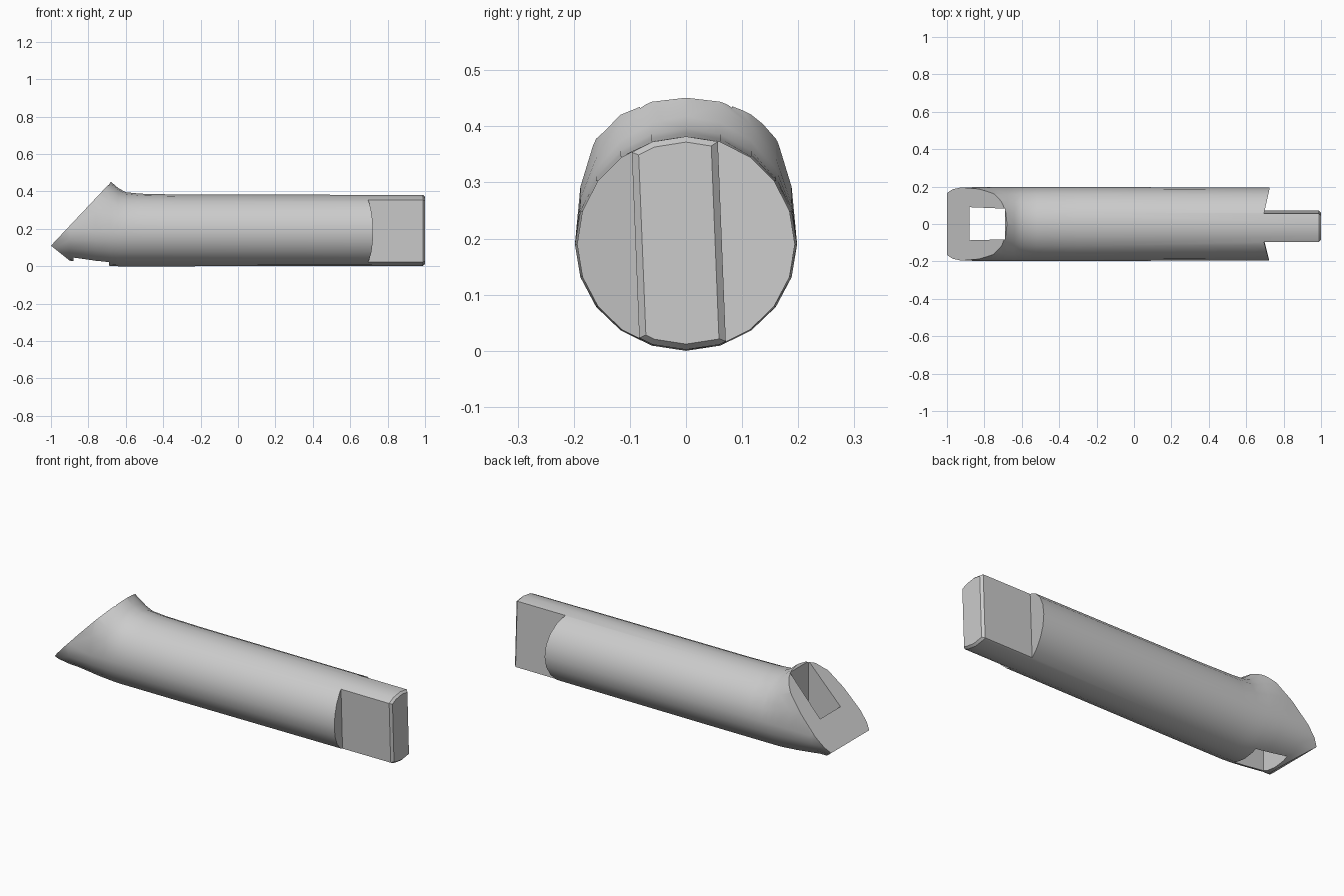
import bpy, bmesh, math

if "Cube" in bpy.data.objects:
    bpy.data.objects.remove(bpy.data.objects["Cube"], do_unlink=True)

SIDES = 20
AXIS_Z = 0.19

grey = bpy.data.materials.new("plain grey")
grey.use_nodes = True
grey.diffuse_color = (0.6, 0.6, 0.6, 1)
grey.node_tree.nodes["Principled BSDF"].inputs["Base Color"].default_value = (0.6, 0.6, 0.6, 1)


def make_object(name, bm):
    bmesh.ops.recalc_face_normals(bm, faces=bm.faces)
    mesh = bpy.data.meshes.new(name)
    bm.to_mesh(mesh)
    bm.free()
    obj = bpy.data.objects.new(name, mesh)
    bpy.context.collection.objects.link(obj)
    return obj


def loft(name, rings):
    """Join rings of points into one closed solid."""
    bm = bmesh.new()
    rows = [[bm.verts.new(p) for p in ring] for ring in rings]
    n = len(rows[0])
    for a, b in zip(rows, rows[1:]):
        for i in range(n):
            j = (i + 1) % n
            bm.faces.new((a[i], a[j], b[j], b[i]))
    bm.faces.new(rows[0])
    bm.faces.new(rows[-1])
    return make_object(name, bm)


def section(x, top, bottom, half_width):
    ring = []
    for i in range(SIDES):
        a = math.tau * i / SIDES
        s = math.sin(a)
        height = top - AXIS_Z if s > 0 else AXIS_Z - bottom
        ring.append((x, half_width * math.cos(a), AXIS_Z + height * s))
    return ring


# Round post, flaring upward at the head, with a chamfered far end
post = loft("post", [section(*s) for s in (
    (1.0, 0.372, 0.012, 0.183),
    (0.988, 0.382, 0.002, 0.193),
    (-0.3, 0.383, 0, 0.198),
    (-0.52, 0.388, 0, 0.198),
    (-0.6, 0.396, 0, 0.198),
    (-0.64, 0.418, 0, 0.198),
    (-0.68, 0.452, 0.002, 0.198),
    (-0.76, 0.52, 0.01, 0.198),
    (-0.9, 0.52, 0.03, 0.196),
    (-1.05, 0.52, 0.03, 0.193),
)])
post.data.materials.append(grey)

# Slanted head face and the bevel under its tip
outline = [(-0.5, 0.641), (-1, 0.11), (-0.8, -0.05), (-1.2, -0.05), (-1.2, 0.641)]
cutters = [loft("head_cutter", [[(x, y, z) for x, z in outline] for y in (-0.4, 0.4)])]

# Mortise through the head
slot = [(-0.88, -0.087), (-0.69, -0.082), (-0.69, 0.082), (-0.88, 0.09)]
cutters.append(loft("mortise_cutter", [[(x, y, z) for x, y in slot] for z in (-0.2, 0.8)]))

# Undercut shoulders either side of the slightly tilted tenon
for side, inner in ((1, 0.064), (-1, 0.09)):
    shape = [(0.695, inner), (0.75, 0.3), (1.2, 0.3), (1.2, inner - 0.012),
             (1.0, inner - 0.012), (0.988, inner)]
    cutters.append(loft("shoulder_cutter", [
        [(x, side * y - 0.04 * (z - AXIS_Z), z) for x, y in shape] for z in (-0.2, 0.6)]))

bpy.ops.object.select_all(action="DESELECT")
post.select_set(True)
bpy.context.view_layer.objects.active = post
for cutter in cutters:
    cutter.hide_render = True
    mod = post.modifiers.new("cut", "BOOLEAN")
    mod.operation = "DIFFERENCE"
    mod.solver = "EXACT"
    mod.object = cutter
    bpy.ops.object.modifier_apply(modifier=mod.name)
    bpy.data.objects.remove(cutter, do_unlink=True)

bpy.ops.object.shade_smooth_by_angle(angle=math.radians(32))
